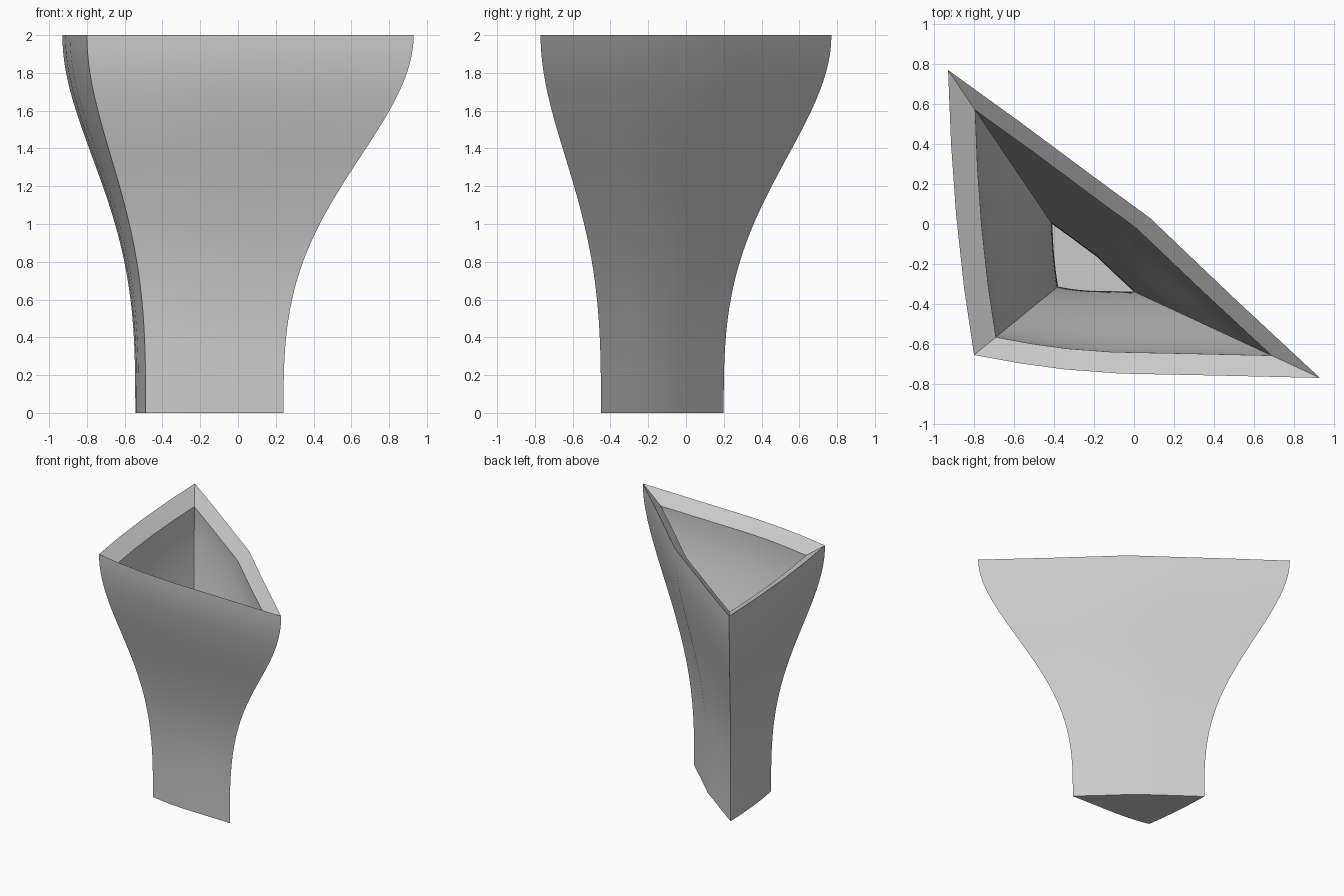
import bpy
import bmesh
import math
from mathutils import Vector

if "Cube" in bpy.data.objects:
    bpy.data.objects.remove(bpy.data.objects["Cube"], do_unlink=True)

HEIGHT = 2.0
RINGS = 40
FOOT = 0.422          # foot size relative to the mouth
WALL = 0.203          # wall thickness as a share of the mouth size
RIM_DROP = 0.077      # inner lip sits below the outer lip
FLOOR = 0.1
CENTRE = Vector((-0.262, -0.217))

# Mouth outline: three gently bowed sides meeting at sharp corners
OUTLINE = [Vector(p) for p in (
    (-0.93, 0.77), (-0.915, 0.4), (-0.89, 0.05), (-0.85, -0.32),
    (-0.80, -0.655), (-0.57, -0.697), (-0.35, -0.727), (-0.07, -0.748), (0.42, -0.758),
    (0.93, -0.77), (0.5, -0.37), (0.08, 0.03), (-0.22, 0.25), (-0.57, 0.51))]


def flare(z):
    """Outline scale at a height: straight at the foot, flaring to the mouth."""
    t = (z / HEIGHT) ** 1.5
    return FOOT + (1 - FOOT) * (0.5 - 0.5 * math.cos(math.pi * t))


def add_ring(bm, scale, z):
    return [bm.verts.new((*(CENTRE + (p - CENTRE) * scale), z)) for p in OUTLINE]


def bridge(bm, low, high):
    n = len(low)
    for i in range(n):
        j = (i + 1) % n
        bm.faces.new((low[i], low[j], high[j], high[i]))


# Outer wall upward, over the sloping lip, then inner wall down to the floor
bm = bmesh.new()
rings = []
for i in range(RINGS + 1):
    z = HEIGHT * i / RINGS
    rings.append(add_ring(bm, flare(z), z))
top = HEIGHT - RIM_DROP
for i in range(RINGS + 1):
    f = 1 - i / RINGS
    rings.append(add_ring(bm, flare(HEIGHT * f) - WALL, FLOOR + (top - FLOOR) * f))
for low, high in zip(rings, rings[1:]):
    bridge(bm, low, high)

# Underside and inner floor
bm.faces.new(list(reversed(rings[0])))
bm.faces.new(rings[-1])
bmesh.ops.recalc_face_normals(bm, faces=bm.faces)

mesh = bpy.data.meshes.new("vase")
bm.to_mesh(mesh)
bm.free()
vase = bpy.data.objects.new("vase", mesh)
bpy.context.collection.objects.link(vase)

# Plain grey material
grey = bpy.data.materials.new("light grey")
grey.use_nodes = True
colour = (0.6, 0.6, 0.6, 1)
grey.diffuse_color = colour
grey.node_tree.nodes["Principled BSDF"].inputs["Base Color"].default_value = colour
mesh.materials.append(grey)

# Smooth sides with crisp corners and lip
bpy.ops.object.select_all(action="DESELECT")
vase.select_set(True)
bpy.context.view_layer.objects.active = vase
bpy.ops.object.shade_smooth_by_angle(angle=math.radians(30))
